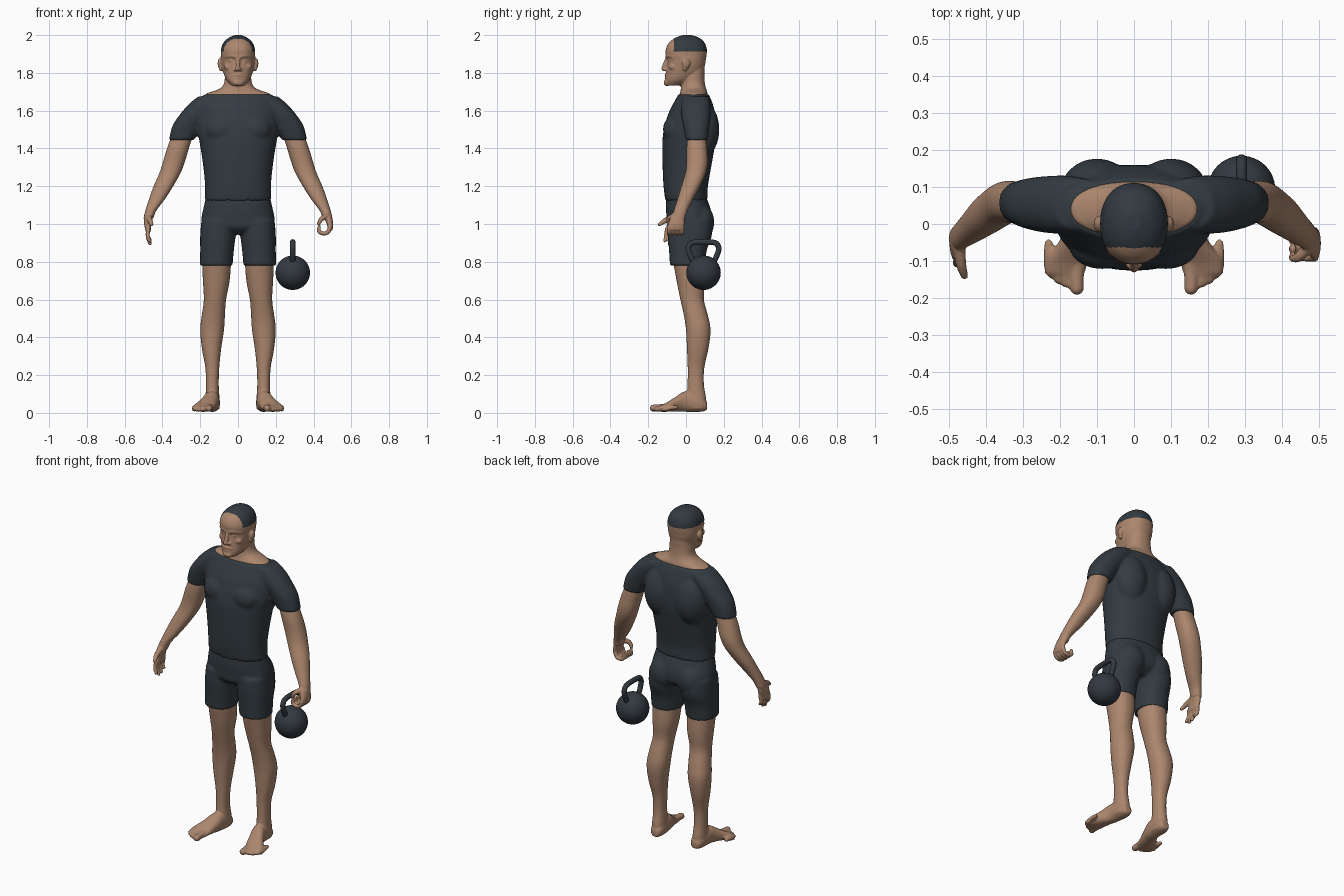
import bpy, bmesh, math
from mathutils import Vector, Matrix

cube = bpy.data.objects.get("Cube")
if cube:
    bpy.data.objects.remove(cube, do_unlink=True)


def material(name, colour):
    mat = bpy.data.materials.new(name)
    mat.use_nodes = True
    mat.diffuse_color = (*colour, 1)
    shader = next(n for n in mat.node_tree.nodes if n.type == 'BSDF_PRINCIPLED')
    shader.inputs["Base Color"].default_value = (*colour, 1)
    shader.inputs["Roughness"].default_value = 0.8
    return mat


SKIN = material("skin", (0.41, 0.24, 0.155))
CLOTH = material("charcoal cloth", (0.033, 0.044, 0.053))
HAIR = material("cropped hair", (0.032, 0.042, 0.052))
IRON = material("dark iron", (0.032, 0.041, 0.052))


def smooth_rows(rows, steps=4):
    """Fill in a list of equal-length tuples with a Catmull-Rom spline."""
    out = []
    for i in range(len(rows) - 1):
        a, b = rows[max(i - 1, 0)], rows[i]
        c, d = rows[i + 1], rows[min(i + 2, len(rows) - 1)]
        for k in range(steps):
            t = k / steps
            out.append(tuple(
                0.5 * (2 * q + (r - p) * t + (2 * p - 5 * q + 4 * r - s) * t ** 2
                       + (3 * q - p - 3 * r + s) * t ** 3)
                for p, q, r, s in zip(a, b, c, d)))
    return out + [rows[-1]]


def bridge(bm, loops):
    """Join rings of points into a closed skin."""
    rings = [[bm.verts.new(p) for p in loop] for loop in loops]
    n = len(rings[0])
    for low, high in zip(rings, rings[1:]):
        for i in range(n):
            j = (i + 1) % n
            bm.faces.new((low[i], low[j], high[j], high[i]))
    bm.faces.new(rings[0])
    bm.faces.new(rings[-1])


def loft(bm, rows, side=1, along='z', power=2.2, n=40):
    """Rows are (position, centre x, half width, low edge, high edge)."""
    loops = []
    for pos, cx, rx, low, high in smooth_rows(rows):
        loop = []
        for i in range(n):
            a = math.tau * i / n
            c, s = math.cos(a), math.sin(a)
            x = side * cx + rx * math.copysign(abs(c) ** (2 / power), c)
            v = (low + high) / 2 + (high - low) / 2 * math.copysign(abs(s) ** (2 / power), s)
            loop.append((x, v, pos) if along == 'z' else (x, pos, v))
        loops.append(loop)
    bridge(bm, loops)


def blob(bm, centre, radii, side=1):
    x, y, z = centre
    place = Matrix.Translation((side * x, y, z)) @ Matrix.Diagonal((*radii, 1))
    bmesh.ops.create_icosphere(bm, subdivisions=3, radius=1, matrix=place)


def tube(bm, rows, side=1, n=16):
    """Rows are (x, y, z, radius); the ends are rounded."""
    rows = smooth_rows([(side * x, y, z, r) for x, y, z, r in rows])
    pts = [Vector(r[:3]) for r in rows]
    loops, turn, last = [], None, None
    for i, (p, row) in enumerate(zip(pts, rows)):
        d = (pts[min(i + 1, len(pts) - 1)] - pts[max(i - 1, 0)]).normalized()
        turn = last.rotation_difference(d) @ turn if last else d.to_track_quat('Z', 'Y')
        last = d
        loops.append([p + turn @ Vector((math.cos(math.tau * k / n) * row[3],
                                         math.sin(math.tau * k / n) * row[3], 0))
                      for k in range(n)])
    bridge(bm, loops)
    for row in (rows[0], rows[-1]):
        blob(bm, row[:3], [row[3]] * 3)


def finish(bm, name, mats, voxel=None, rounds=3):
    """Make the object; with a voxel size, fuse the shapes into one surface."""
    bmesh.ops.recalc_face_normals(bm, faces=bm.faces)
    mesh = bpy.data.meshes.new(name)
    bm.to_mesh(mesh)
    bm.free()
    obj = bpy.data.objects.new(name, mesh)
    bpy.context.collection.objects.link(obj)
    if voxel:
        remesh = obj.modifiers.new("fuse", 'REMESH')
        remesh.mode = 'VOXEL'
        remesh.voxel_size = voxel
        relax = obj.modifiers.new("relax", 'SMOOTH')
        relax.factor = 0.5
        relax.iterations = rounds
        graph = bpy.context.evaluated_depsgraph_get()
        fused = bpy.data.meshes.new_from_object(obj.evaluated_get(graph))
        obj.modifiers.clear()
        obj.data = fused
        bpy.data.meshes.remove(mesh)
        fused.name = name
    obj.data.materials.clear()
    for mat in mats:
        obj.data.materials.append(mat)
    obj.data.shade_smooth()
    return obj


# Shirt: trunk, chest and back muscles, short sleeves
bm = bmesh.new()
loft(bm, [(1.125, 0, .176, -.11, .115), (1.19, 0, .175, -.118, .115), (1.25, 0, .178, -.122, .124),
          (1.35, 0, .19, -.125, .142), (1.44, 0, .205, -.125, .157), (1.5, 0, .215, -.117, .16),
          (1.58, 0, .21, -.095, .155), (1.64, 0, .2, -.066, .14), (1.687, 0, .18, -.04, .12)])
for side in (-1, 1):
    loft(bm, [(1.443, .3, .066, -.002, .116), (1.52, .265, .082, -.015, .125),
              (1.58, .22, .087, -.025, .13), (1.63, .18, .085, -.025, .13),
              (1.675, .14, .072, -.02, .12)], side)
    blob(bm, (.1, .085, 1.5), (.1, .092, .15), side)
    blob(bm, (.085, -.06, 1.5), (.09, .062, .075), side)
finish(bm, "shirt", [CLOTH], .009)

# Shorts: pelvis, seat and thighs
bm = bmesh.new()
loft(bm, [(.945, 0, .1, -.05, .08), (.98, 0, .18, -.095, .13), (1.03, 0, .193, -.102, .138),
          (1.08, 0, .184, -.106, .13), (1.14, 0, .17, -.104, .108)])
for side in (-1, 1):
    loft(bm, [(.78, .115, .086, -.085, .1), (.86, .111, .089, -.09, .11),
              (.94, .106, .094, -.096, .137), (1.02, .098, .096, -.095, .14)], side)
    blob(bm, (.088, .07, 1.01), (.088, .08, .1), side)
finish(bm, "shorts", [CLOTH], .008)

# Bare legs and feet
for side, label in ((-1, "right"), (1, "left")):
    bm = bmesh.new()
    loft(bm, [(.02, .135, .038, 0, .108), (.08, .135, .037, .003, .106), (.15, .136, .034, .008, .095),
              (.24, .136, .037, .009, .097), (.34, .14, .051, .005, .119), (.44, .137, .063, 0, .13),
              (.52, .13, .061, -.012, .115), (.6, .122, .059, -.03, .095), (.7, .115, .071, -.05, .1),
              (.82, .113, .078, -.072, .094)], side)
    loft(bm, [(.112, .133, .022, .015, .055), (.08, .134, .038, .006, .09), (.0, .14, .041, .006, .115),
              (-.05, .157, .047, .008, .088), (-.1, .18, .057, .006, .056),
              (-.135, .187, .053, .006, .04)], side, 'y')
    for x, tip, r in ((.154, -.173, .019), (.183, -.158, .014), (.203, -.15, .013),
                      (.22, -.135, .013), (.232, -.113, .012)):
        tube(bm, [(x - .002, tip + .06, .03, r), (x, tip + .03, .027, r), (x, tip, r + .006, r)], side)
    finish(bm, label + "_leg", [SKIN], .006)

# Bare arms: the right hand hangs open, the left hand curls round a grip
for side, label in ((-1, "right"), (1, "left")):
    bm = bmesh.new()
    loft(bm, [(1.03, .474, .026, -.075, -.005), (1.07, .462, .029, -.065, .008),
              (1.13, .43, .042, -.046, .037), (1.2, .395, .052, -.025, .075), (1.27, .36, .056, -.004, .105),
              (1.33, .339, .058, .003, .116), (1.4, .318, .058, .003, .112), (1.48, .29, .056, .01, .105)], side)
    if side < 0:
        loft(bm, [(.962, .475, .014, -.108, -.025), (1.0, .478, .019, -.1, -.012),
                  (1.045, .473, .024, -.078, -.007)], side)
        for k, reach in enumerate((.91, .895, .9, .918)):
            y = -.1 + .024 * k
            tube(bm, [(.475, y, .975, .0115), (.478, y - .006, .935, .011),
                      (.466, y - .012, reach, .009)], side)
        tube(bm, [(.472, -.065, 1.035, .017), (.466, -.11, 1.018, .014), (.457, -.14, .998, .01)], side)
    else:
        loft(bm, [(.968, .487, .013, -.1, -.012), (1.0, .487, .017, -.095, -.008),
                  (1.045, .473, .024, -.078, -.007)], side)
        for k in range(4):
            y = -.09 + .023 * k
            tube(bm, [(.487, y, .982, .012), (.476, y, .957, .0115), (.45, y, .95, .011),
                      (.428, y, .962, .0105), (.43, y, .985, .009)], side)
        tube(bm, [(.468, -.065, 1.04, .017), (.443, -.09, 1.028, .013), (.428, -.093, 1.003, .01)], side)
    finish(bm, label + "_arm", [SKIN], .005, 2)

# Head, neck and the slope down to the collar
bm = bmesh.new()
loft(bm, [(1.733, 0, .034, -.106, -.03), (1.76, 0, .06, -.11, .03), (1.8, 0, .077, -.105, .082),
          (1.84, 0, .086, -.101, .1), (1.87, 0, .09, -.099, .105), (1.895, 0, .091, -.107, .109),
          (1.925, 0, .09, -.107, .11), (1.96, 0, .077, -.09, .098), (1.985, 0, .051, -.058, .072),
          (2.0, 0, .018, -.018, .03)])
loft(bm, [(1.64, 0, .165, -.03, .11), (1.685, 0, .172, -.034, .114), (1.7, 0, .14, -.03, .112),
          (1.718, 0, .095, -.027, .106), (1.745, 0, .074, -.025, .1), (1.79, 0, .069, -.024, .097),
          (1.85, 0, .064, -.02, .1)])
tube(bm, [(0, -.1, 1.878, .009), (0, -.112, 1.845, .011), (0, -.118, 1.822, .013)])
tube(bm, [(-.03, -.096, 1.786, .006), (0, -.108, 1.789, .007), (.03, -.096, 1.786, .006)])
tube(bm, [(-.027, -.096, 1.773, .006), (0, -.107, 1.772, .0075), (.027, -.096, 1.773, .006)])
blob(bm, (0, -.1, 1.748), (.03, .018, .018))
for side in (-1, 1):
    tube(bm, [(.012, -.1, 1.886, .01), (.04, -.091, 1.891, .01), (.066, -.068, 1.884, .008)], side)
    blob(bm, (.014, -.107, 1.817), (.01, .012, .008), side)
    blob(bm, (.034, -.084, 1.864), (.015, .012, .009), side)
    blob(bm, (.052, -.066, 1.832), (.022, .024, .02), side)
    blob(bm, (.096, .0, 1.85), (.012, .022, .028), side)
    blob(bm, (.092, -.006, 1.825), (.009, .012, .018), side)
head = finish(bm, "head", [SKIN, HAIR], .005, 2)
for face in head.data.polygons:
    x, y, z = face.center
    face.material_index = int(z > 1.914 and y > -.064)

# Kettlebell: ball and loop handle
bm = bmesh.new()
bmesh.ops.create_uvsphere(bm, u_segments=48, v_segments=24, radius=.091,
                          matrix=Matrix.Translation((.29, .093, .742)))
half = [(.055, .8), (.075, .845), (.08, .875), (.066, .898), (.035, .904)]
path = [(-y, z) for y, z in half] + [(0, .905)] + half[::-1]
tube(bm, [(.29, .093 + y, z, .0145) for y, z in path], n=20)
finish(bm, "kettlebell", [IRON])
